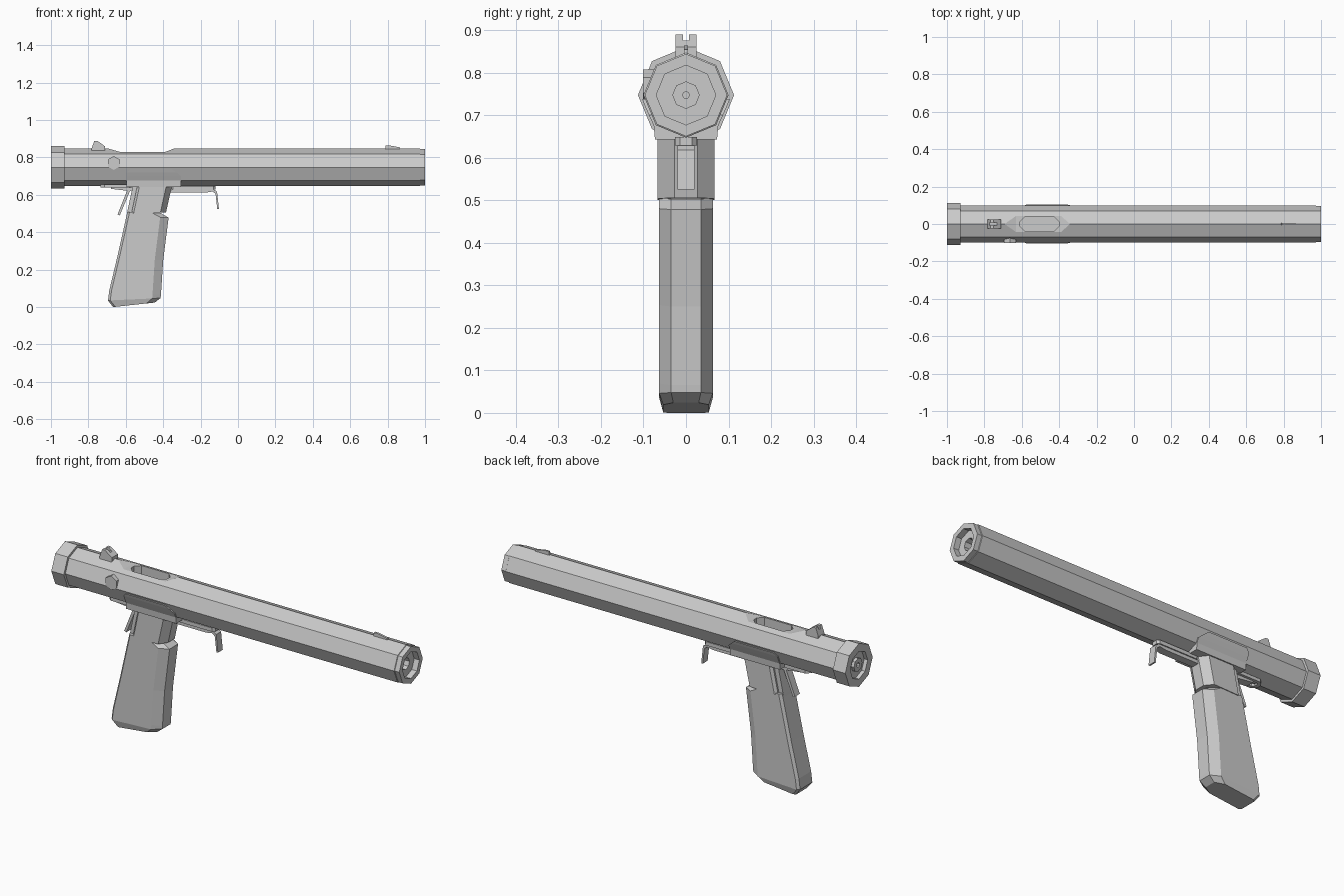
import bpy, bmesh, math

if "Cube" in bpy.data.objects:
    bpy.data.objects.remove(bpy.data.objects["Cube"])

AXIS_Z = 0.747
grey = bpy.data.materials.new("plain_grey")
grey.diffuse_color = (0.6, 0.6, 0.6, 1)
grey.use_nodes = True
grey.node_tree.nodes["Principled BSDF"].inputs["Base Color"].default_value = grey.diffuse_color


def loft(name, rings):
    """Join equal-length rings of points into a closed solid."""
    bm = bmesh.new()
    rows = [[bm.verts.new(p) for p in ring] for ring in rings]
    n = len(rows[0])
    for a, b in zip(rows, rows[1:]):
        for i in range(n):
            j = (i + 1) % n
            bm.faces.new((a[i], a[j], b[j], b[i]))
    bm.faces.new(rows[0][::-1])
    bm.faces.new(rows[-1])
    bmesh.ops.recalc_face_normals(bm, faces=bm.faces)
    mesh = bpy.data.meshes.new(name)
    bm.to_mesh(mesh)
    bm.free()
    mesh.materials.append(grey)
    ob = bpy.data.objects.new(name, mesh)
    bpy.context.collection.objects.link(ob)
    return ob


def turned(name, profile, sides=8):
    """Lathe (x, radius) pairs round the tube axis."""
    return loft(name, [[(x, r * math.cos(2 * math.pi * i / sides),
                         AXIS_Z + r * math.sin(2 * math.pi * i / sides))
                        for i in range(sides)] for x, r in profile])


def prism(name, profile, y0, y1):
    """Extrude an (x, z) outline across y."""
    return loft(name, [[(x, y, z) for x, z in profile] for y in (y0, y1)])


def plate(name, outline, z0, z1):
    """Extrude an (x, y) outline upwards."""
    return loft(name, [[(x, y, z) for x, y in outline] for z in (z0, z1)])


def cut(target, cutter):
    mod = target.modifiers.new("cut", 'BOOLEAN')
    mod.operation = 'DIFFERENCE'
    mod.solver = 'EXACT'
    mod.object = cutter
    bpy.context.view_layer.objects.active = target
    bpy.ops.object.modifier_apply(modifier=mod.name)
    bpy.data.objects.remove(cutter)


def oblong(x0, x1, w, c):
    """Rectangle with chamfered corners."""
    return [(x0, -w + c), (x0 + c, -w), (x1 - c, -w), (x1, -w + c),
            (x1, w - c), (x1 - c, w), (x0 + c, w), (x0, w - c)]


def handle(name, stations, w, front_w, bevel):
    """Loft a grip through (rear x, rear z, front x, front z, width scale)."""
    rings = []
    for xr, zr, xf, zf, s in stations:
        half = [(xr, w * 0.8), (xr + 0.012, w), (xf - bevel, w), (xf, front_w)]
        ring = half + [(x, -y) for x, y in reversed(half)]
        rings.append([(x, y * s, zr + (zf - zr) * (x - xr) / (xf - xr)) for x, y in ring])
    return loft(name, rings)


# Tube: rear cap, receiver and barrel shroud
turned("rear_cap", [(-0.975, 0.012), (-0.995, 0.012), (-0.995, 0.035), (-0.98, 0.035),
                    (-0.98, 0.072), (-1.0, 0.072), (-1.0, 0.113), (-0.928, 0.113),
                    (-0.928, 0.09)])
receiver = turned("receiver", [(-0.94, 0.1), (-0.33, 0.1)])
turned("barrel_shroud", [(-0.33, 0.1), (0.972, 0.1), (0.974, 0.097), (1.0, 0.097),
                         (1.0, 0.07), (0.97, 0.07), (0.97, 0.031), (0.92, 0.031),
                         (0.92, 0.008), (0.88, 0.008)])

# Flat on top of the receiver with an oblong opening
cut(receiver, prism("flat_cutter", [(-0.72, 0.855), (-0.63, 0.829), (-0.39, 0.829),
                                    (-0.322, 0.855), (-0.33, 0.9), (-0.72, 0.9)], -0.2, 0.2))
cut(receiver, plate("slot_cutter", oblong(-0.61, -0.4, 0.038, 0.026), 0.775, 0.9))

# Sights
rear_sight = prism("rear_sight", [(-0.782, 0.825), (-0.782, 0.85), (-0.768, 0.889),
                                  (-0.752, 0.889), (-0.712, 0.86), (-0.712, 0.825)],
                   -0.025, 0.025)
cut(rear_sight, plate("notch_cutter", [(-0.8, -0.007), (-0.7, -0.007),
                                       (-0.7, 0.007), (-0.8, 0.007)], 0.875, 0.95))
prism("front_sight", [(0.785, 0.84), (0.79, 0.864), (0.81, 0.864), (0.865, 0.854),
                      (0.868, 0.84)], -0.005, 0.005)

# Six-sided bolt on the front side
hexagon = [(-0.664 + 0.037 * math.sin(i * math.pi / 3),
            0.77 + 0.037 * math.cos(i * math.pi / 3)) for i in range(6)]
prism("side_bolt", hexagon, -0.101, -0.075)

# Saddle that wraps the underside of the tube
levels = [(0.643, -0.595, -0.306, 0.073), (0.676, -0.595, -0.306, 0.076),
          (0.70, -0.595, -0.306, 0.087), (0.72, -0.595, -0.33, 0.096),
          (0.738, -0.577, -0.352, 0.103)]
loft("grip_saddle", [[(a, -y, z), (b, -y, z), (b, y, z), (a, y, z)] for z, a, b, y in levels])

# Grip
handle("grip_neck", [(-0.538, 0.65, -0.353, 0.65, 1), (-0.57, 0.50, -0.385, 0.505, 1)],
       0.067, 0.027, 0.03)
prism("grip_backstrap", [(-0.562, 0.65), (-0.53, 0.65), (-0.55, 0.49), (-0.594, 0.50)],
      -0.045, 0.045)
handle("grip", [(-0.592, 0.508, -0.415, 0.503, 1), (-0.596, 0.488, -0.371, 0.478, 1),
                (-0.645, 0.27, -0.40, 0.25, 1), (-0.688, 0.09, -0.412, 0.065, 1),
                (-0.695, 0.035, -0.414, 0.048, 1), (-0.668, 0.0, -0.445, 0.024, 0.85)],
       0.063, 0.035, 0.045)

# Trigger with its slide plate
plate("trigger_plate", oblong(-0.36, -0.12, 0.026, 0.012), 0.629, 0.648)
prism("trigger", [(-0.36, 0.632), (-0.135, 0.632), (-0.112, 0.618), (-0.102, 0.525),
                  (-0.111, 0.525), (-0.12, 0.605), (-0.135, 0.618), (-0.17, 0.612),
                  (-0.36, 0.612)], -0.02, 0.02)

# Rear catch: lever and oblong tongue with a hole
tongue = plate("catch_tongue", oblong(-0.735, -0.56, 0.035, 0.022), 0.64, 0.656)
cut(tongue, plate("hole_cutter", oblong(-0.715, -0.65, 0.018, 0.01), 0.6, 0.7))
prism("catch_mount", [(-0.68, 0.632), (-0.56, 0.618), (-0.56, 0.645), (-0.68, 0.645)],
      -0.022, 0.022)
prism("catch_lever", [(-0.592, 0.625), (-0.578, 0.62), (-0.632, 0.49), (-0.644, 0.495)],
      -0.02, 0.02)
